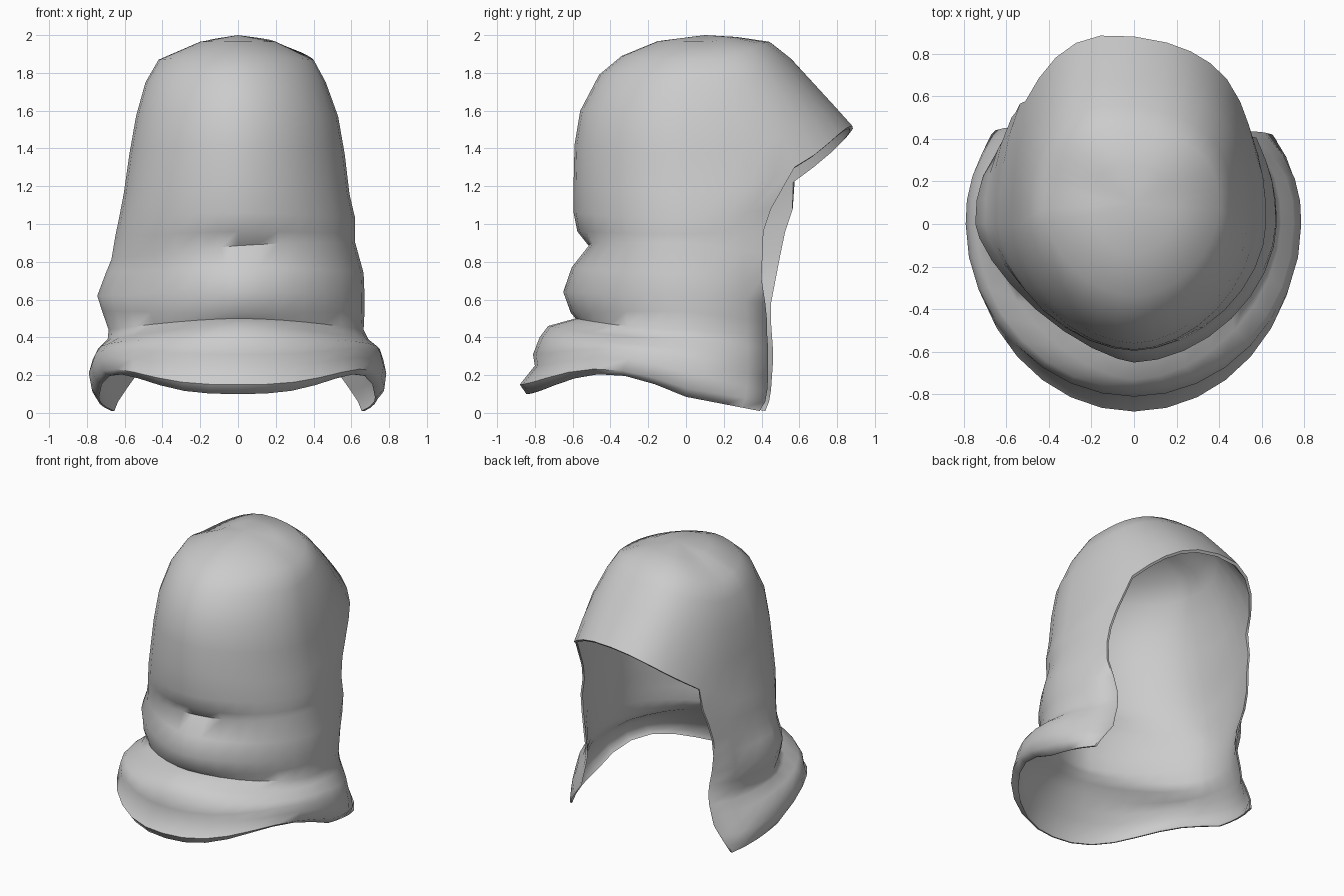
import bpy, bmesh, math

if "Cube" in bpy.data.objects:
    bpy.data.objects.remove(bpy.data.objects["Cube"])

FRONT, SIDE, BROW = 8, 4, 5      # columns: front to side, side to opening, over the brow
EDGE = FRONT + SIDE              # column of the opening edge
LAST = EDGE + BROW               # column of the centre back
CORNER = math.radians(36)        # where the brow meets the opening edge

# Crown rings: z front, z side, z back, y front, half width -x, half width +x, y back
CROWN = [
    (1.968, 1.965, 1.99, -0.15, 0.20, 0.20, 0.27),
    (1.89, 1.87, 1.965, -0.34, 0.42, 0.40, 0.44),
    (1.79, 1.75, 1.88, -0.46, 0.49, 0.465, 0.55),
    (1.60, 1.57, 1.74, -0.56, 0.54, 0.53, 0.68),
    (1.42, 1.37, 1.62, -0.59, 0.575, 0.565, 0.79),
    (1.22, 1.16, 1.52, -0.595, 0.605, 0.59, 0.88),
]
# Neck and collar rows: z front, z side, z edge, y front, half width -x, +x,
# edge x, edge y on -x, edge y on +x, face crease depth, hem lift
NECK = [
    (1.06, 1.03, 1.08, -0.595, 0.63, 0.62, 0.535, 0.565, 0.45, 0, 0),
    (0.96, 0.94, 0.96, -0.585, 0.65, 0.62, 0.555, 0.525, 0.41, 0.01, 0),
    (0.885, 0.86, 0.84, -0.585, 0.67, 0.62, 0.575, 0.50, 0.405, 0.07, 0),
    (0.77, 0.74, 0.71, -0.605, 0.70, 0.665, 0.57, 0.475, 0.40, 0, 0),
    (0.64, 0.62, 0.58, -0.65, 0.745, 0.67, 0.54, 0.45, 0.42, 0, 0),
    (0.53, 0.54, 0.48, -0.61, 0.72, 0.67, 0.52, 0.45, 0.43, 0, 0),
    (0.50, 0.44, 0.41, -0.585, 0.685, 0.665, 0.515, 0.455, 0.43, 0, 0),
    (0.46, 0.39, 0.34, -0.73, 0.69, 0.69, 0.525, 0.46, 0.435, 0, 0),
    (0.40, 0.34, 0.26, -0.775, 0.74, 0.75, 0.545, 0.46, 0.435, 0, 0.03),
    (0.31, 0.28, 0.19, -0.81, 0.77, 0.77, 0.56, 0.455, 0.435, 0, 0.08),
    (0.25, 0.21, 0.12, -0.80, 0.79, 0.785, 0.61, 0.45, 0.43, 0, 0.11),
    (0.15, 0.13, 0.06, -0.88, 0.775, 0.775, 0.65, 0.44, 0.42, 0, 0.15),
    (0.10, 0.085, 0.01, -0.845, 0.745, 0.735, 0.67, 0.42, 0.39, 0, 0.18),
]
# Smooth lining under the folds: y front, half width -x, half width +x
LINING = [
    (-0.58, 0.615, 0.605), (-0.57, 0.63, 0.605), (-0.565, 0.645, 0.605),
    (-0.56, 0.66, 0.62), (-0.56, 0.665, 0.63), (-0.56, 0.665, 0.64),
    (-0.575, 0.67, 0.65), (-0.63, 0.68, 0.67), (-0.68, 0.705, 0.70),
    (-0.735, 0.735, 0.73), (-0.775, 0.755, 0.75), (-0.83, 0.76, 0.76),
    (-0.835, 0.735, 0.725),
]
GAP = 0.015                      # cloth thickness of the crown


def roundness(zf, sign):
    """Exponent of the front arc: 1 is an ellipse, more is flatter at the diagonal."""
    if zf < 0.45:
        return 1.0
    pinch = 0.3 * math.exp(-((zf - 0.68) / 0.22) ** 2) if sign < 0 else 0.0
    return 1.1 + pinch


def front_part(c, zf, zs, yf, w, y0, sign):
    a = c / FRONT * math.pi / 2
    q = roundness(zf, sign)
    s, k = math.sin(a), max(0.0, math.cos(a))
    return w * s ** q, y0 + (yf - y0) * k ** q, zf + (zs - zf) * s * s


def crown_point(row, c, sign):
    zf, zs, zb, yf, wl, wr, yb = row
    w = wr if sign > 0 else wl
    y0 = min(0.08, max(0.0, 0.1 - 0.3 * (1.97 - zs)))
    if c <= FRONT:
        x, y, z = front_part(c, zf, zs, yf, w, y0, sign)
    else:
        if c <= EDGE:
            a = (c - FRONT) / SIDE * CORNER
        else:
            a = CORNER + (c - EDGE) / BROW * (math.pi / 2 - CORNER)
        v = math.sin(a) ** 0.8
        x = w * math.cos(a) ** 0.8 if c < LAST else 0.0
        y = y0 + (yb - y0) * v - 0.12 * sign * x * v * max(0.0, 1 - (x / 0.45) ** 2)
        z = zs + (zb - zs) * v ** 2.2
        if sign < 0:                 # brow hangs lower on this side
            z -= 0.9 * (zb - zs) * v * (1 - v)
    return sign * x, y, z


def neck_point(row, c, sign):
    zf, zs, ze, yf, wl, wr, xe, yl, yr, dent, lift = row
    w, ye = (wr, yr) if sign > 0 else (wl, yl)
    if c <= FRONT:
        x, y, z = front_part(c, zf, zs, yf, w, 0.0, sign)
        a = c / FRONT * math.pi / 2
        y += dent * math.cos(a) ** 6
        z += lift * math.sin(a) ** 2 * math.sin(2 * a) + dent * sign * x
    else:
        t = (c - FRONT) / SIDE
        x, y, z = w + (xe - w) * t ** 2.5, ye * t, zs + (ze - zs) * t + dent * sign * w * (1 - t)
    return sign * x, y, z


def columns(limit):
    """Signed columns, running from the -x end round the front to the +x end."""
    return [(c, -1) for c in range(limit, 0, -1)] + [(c, 1) for c in range(limit + 1)]


def add_layer(bm, crown, neck, top, flip):
    """Skin one layer of cloth and return its rows of vertices."""
    def face(*verts):
        bm.faces.new(verts[::-1] if flip else verts)

    rows = []
    # Closed rings of the crown; the centre back column is shared by both sides
    for row in crown:
        ring = {k: bm.verts.new(crown_point(row, *k)) for k in columns(LAST) if k != (LAST, -1)}
        ring[(LAST, -1)] = ring[(LAST, 1)]
        rows.append(ring)
    # Open rows of the neck and collar
    for row in neck:
        rows.append({k: bm.verts.new(neck_point(row, *k)) for k in columns(EDGE)})
    for upper, lower in zip(rows, rows[1:]):
        keys = [k for k in columns(LAST) if k in lower]
        for a, b in zip(keys, keys[1:]):
            face(lower[a], lower[b], upper[b], upper[a])
    # Close the crown
    pole = bm.verts.new((0, 0.1, top))
    keys = columns(LAST)
    for a, b in zip(keys, keys[1:]):
        face(rows[0][a], rows[0][b], pole)
    return rows


def border(rows):
    """Closed loop round the hem, up the opening edge, over the brow and down."""
    n = len(CROWN)
    loop = [rows[-1][k] for k in columns(EDGE)]
    loop += [r[(EDGE, 1)] for r in reversed(rows[n - 1:-1])]
    loop += [rows[n - 1][(c, 1)] for c in range(EDGE + 1, LAST + 1)]
    loop += [rows[n - 1][(c, -1)] for c in range(LAST - 1, EDGE, -1)]
    loop += [r[(EDGE, -1)] for r in rows[n - 1:-1]]
    return loop


bm = bmesh.new()
outer = add_layer(bm, CROWN, NECK, 2.0, False)
inner_crown = [(zf - GAP, zs - GAP * 0.5, zb - GAP, yf + GAP, wl - GAP, wr - GAP, yb - GAP)
               for zf, zs, zb, yf, wl, wr, yb in CROWN]
inner_neck = [row[:3] + shape + (row[6] - GAP,) + row[7:] for row, shape in zip(NECK, LINING)]
inner = add_layer(bm, inner_crown, inner_neck, 2.0 - GAP, True)

# Rim joining the cloth to its lining
out_loop, in_loop = border(outer), border(inner)
for i in range(len(out_loop)):
    bm.faces.new((out_loop[i], out_loop[i - 1], in_loop[i - 1], in_loop[i]))
bmesh.ops.recalc_face_normals(bm, faces=bm.faces[:])

mesh = bpy.data.meshes.new("hood")
bm.to_mesh(mesh)
bm.free()
hood = bpy.data.objects.new("hood", mesh)
bpy.context.collection.objects.link(hood)

# Plain grey cloth
grey = bpy.data.materials.new("grey_cloth")
grey.use_nodes = True
colour = (0.6, 0.6, 0.6, 1)
grey.diffuse_color = colour
grey.node_tree.nodes["Principled BSDF"].inputs["Base Color"].default_value = colour
mesh.materials.append(grey)

bpy.context.view_layer.objects.active = hood
hood.select_set(True)
bpy.ops.object.shade_smooth_by_angle(angle=math.radians(60))
